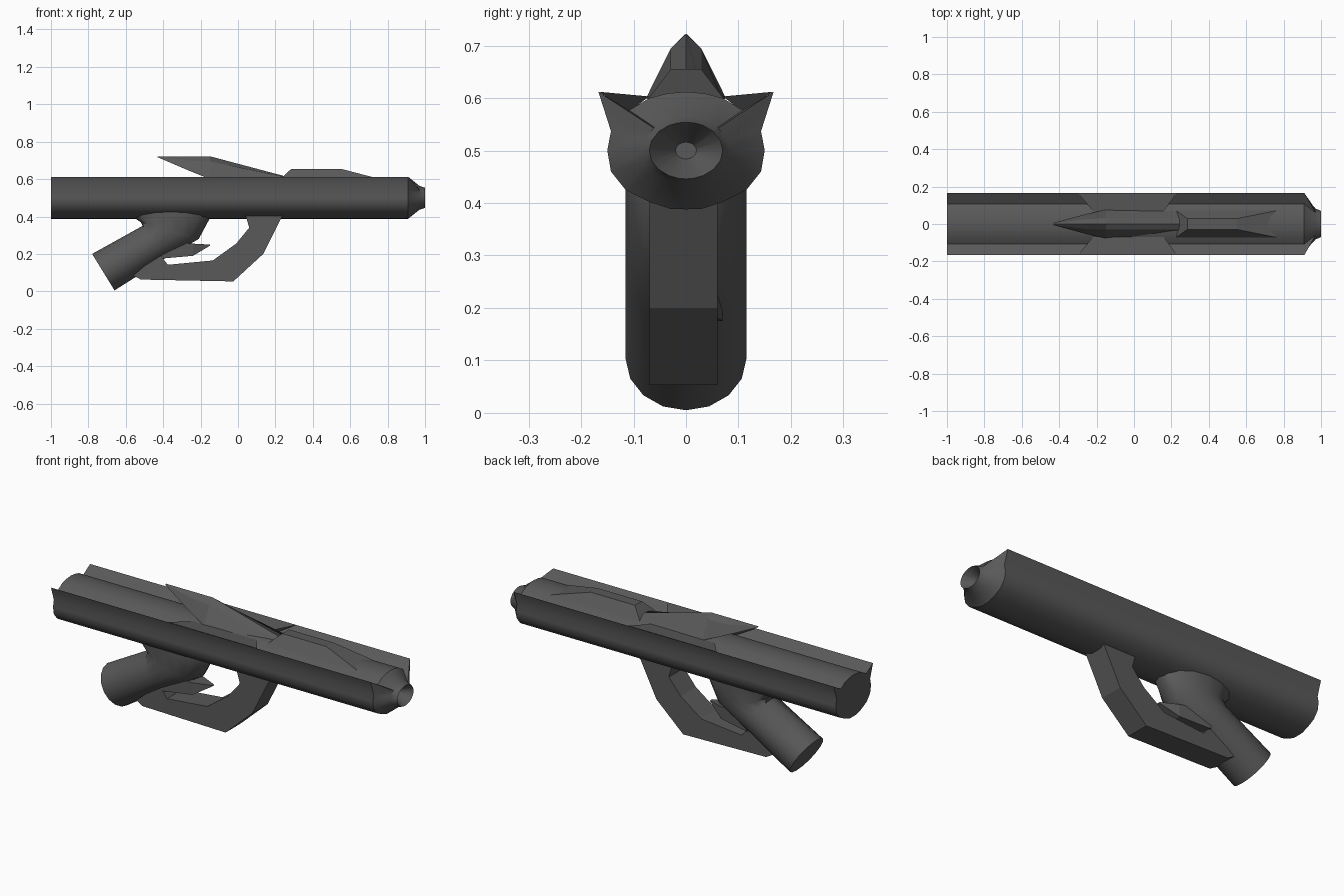
import bpy, bmesh, math

cube = bpy.data.objects.get("Cube")
if cube:
    bpy.data.objects.remove(cube, do_unlink=True)

metal = bpy.data.materials.new("dark grey metal")
metal.use_nodes = True
metal.diffuse_color = (0.1, 0.1, 0.1, 1)
metal.node_tree.nodes["Principled BSDF"].inputs["Base Color"].default_value = (0.1, 0.1, 0.1, 1)


def loft(name, rings, angle=30):
    """Skin closed rings of equal length and cap both ends."""
    bm = bmesh.new()
    rows = [[bm.verts.new(p) for p in ring] for ring in rings]
    n = len(rows[0])
    for a, b in zip(rows, rows[1:]):
        for i in range(n):
            j = (i + 1) % n
            bm.faces.new((a[i], a[j], b[j], b[i]))
    bm.faces.new(rows[0][::-1])
    bm.faces.new(rows[-1])
    bmesh.ops.recalc_face_normals(bm, faces=bm.faces)
    mesh = bpy.data.meshes.new(name)
    bm.to_mesh(mesh)
    bm.free()
    mesh.materials.append(metal)
    obj = bpy.data.objects.new(name, mesh)
    bpy.context.collection.objects.link(obj)
    bpy.ops.object.select_all(action='DESELECT')
    obj.select_set(True)
    bpy.context.view_layer.objects.active = obj
    if angle:
        bpy.ops.object.shade_smooth_by_angle(angle=math.radians(angle))
    return obj


def extrude_y(name, outline, y0, y1):
    return loft(name, [[(x, y, z) for x, z in outline] for y in (y0, y1)], 0)


def mirrored(half):
    """Complete a half section running from top centre to bottom centre."""
    return half + [(-y, z) for y, z in half[-2:0:-1]]


# Barrel with two raised rails, tapered nose and hollow muzzle
section = mirrored([(0, .612), (.035, .609), (.07, .6), (.108, .577), (.167, .612),
                    (.143, .537), (.15, .5), (.143, .46), (.115, .425),
                    (.07, .402), (.03, .389), (0, .388)])
angles = [math.atan2((z - .5) / .112, y / .15) for y, z in section]
rings = [[(x, y, z) for y, z in section] for x in (-1, .91)]
for x, ry, rz in ((.97, .083, .064), (1, .07, .054), (.93, .02, .016)):
    rings.append([(x, ry * math.cos(a), .5 + rz * math.sin(a)) for a in angles])
loft("barrel", rings)

# Plates bridging the rails and the top of the barrel
for side, name in ((1, "left_rail_plate"), (-1, "right_rail_plate")):
    loft(name, [[(x, side * y, z) for x, y, z in
                 ((a, .166, .612), (b, .07, .603), (b, .108, .575))]
                for a, b in ((-.3, -.22), (.23, .16))], 0)

# Swept rear fin on top
fin = []
for x, top, w_mid, z_mid, w, z in ((-.43, .722, .004, .72, .006, .717),
                                   (-.25, .722, .027, .697, .055, .64),
                                   (-.15, .722, .029, .695, .076, .6),
                                   (.26, .613, .03, .61, .07, .595)):
    fin.append([(x, -w, z), (x, -w_mid, z_mid), (x, 0, top), (x, w_mid, z_mid), (x, w, z)])
loft("top_fin", fin, 0)

# Long low sight block
loft("sight_block", [[(x, -w, z) for x, z in ends] + [(x, w, z) for x, z in ends[::-1]]
                     for w, ends in ((.075, ((.22, .595), (.78, .595))),
                                     (.029, ((.285, .655), (.55, .655))))], 0)

# Round grip flaring up into the barrel
grip = []
for (xa, za), (xb, zb) in (((-.78, .2), (-.66, .005)), ((-.51, .35), (-.4, .17)),
                           ((-.52, .37), (-.21, .28)), ((-.58, .41), (-.14, .41)),
                           ((-.57, .44), (-.15, .44))):
    ring = []
    for i in range(16):
        a = i * math.tau / 16
        t = (1 - math.cos(a)) / 2
        ring.append((xa + (xb - xa) * t, .115 * math.sin(a), za + (zb - za) * t))
    grip.append(ring)
loft("grip", grip, 40)

# Hand guard hooked from barrel to grip
extrude_y("hand_guard", [(-.56, .085), (-.52, .063), (-.025, .053), (.135, .2), (.24, .41),
                         (.04, .41), (.06, .34), (-.01, .255), (-.135, .165),
                         (-.375, .142), (-.42, .2)], -.07, .06)

# Trigger: wedge narrowing to a point
loft("trigger", [[(x, w * s, z) for s in (-1, 1) for z in ((lo, hi) if s < 0 else (hi, lo))]
                 for x, w, lo, hi in ((-.41, .07, .175, .27), (-.24, .045, .19, .255),
                                      (-.15, .008, .244, .25))], 0)
